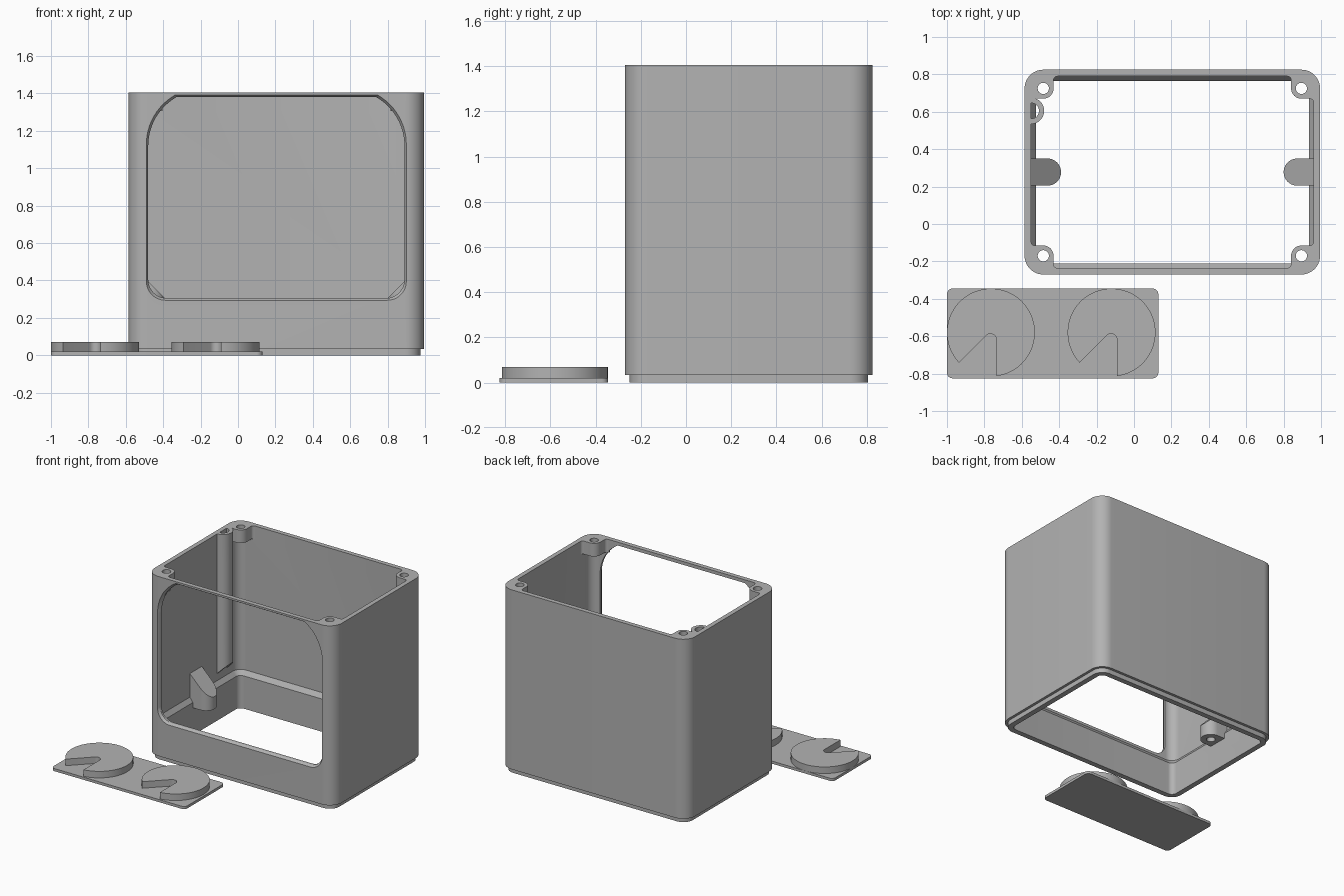
import bpy, bmesh
from math import cos, sin, radians

if "Cube" in bpy.data.objects:
    bpy.data.objects.remove(bpy.data.objects["Cube"])

grey = bpy.data.materials.new("plain_grey")
grey.use_nodes = True
colour = (0.45, 0.45, 0.45, 1)
grey.diffuse_color = colour
grey.node_tree.nodes["Principled BSDF"].inputs["Base Color"].default_value = colour


def arc(cx, cy, r, a0, a1, n=12):
    angles = [radians(a0 + (a1 - a0) * i / n) for i in range(n + 1)]
    return [(cx + r * cos(a), cy + r * sin(a)) for a in angles]


def rounded_rect(x0, x1, y0, y1, r):
    corners = [(x1 - r, y1 - r), (x0 + r, y1 - r), (x0 + r, y0 + r), (x1 - r, y0 + r)]
    return [p for i, c in enumerate(corners) for p in arc(*c, r, 90 * i, 90 * i + 90)]


def circle(cx, cy, r):
    return arc(cx, cy, r, 0, 360, 32)[:-1]


def loft(name, sections, along_y=False):
    """Join outlines of equal length; a level is a number or a function of x."""
    bm = bmesh.new()
    rings = []
    for outline, level in sections:
        ring = []
        for a, b in outline:
            h = level(a) if callable(level) else level
            ring.append(bm.verts.new((a, h, b) if along_y else (a, b, h)))
        rings.append(ring)
    for low, high in zip(rings, rings[1:]):
        for i in range(len(low)):
            bm.faces.new((low[i - 1], low[i], high[i], high[i - 1]))
    bm.faces.new(rings[0][::-1])
    bm.faces.new(rings[-1])
    bmesh.ops.recalc_face_normals(bm, faces=bm.faces)
    mesh = bpy.data.meshes.new(name)
    bm.to_mesh(mesh)
    bm.free()
    mesh.materials.append(grey)
    obj = bpy.data.objects.new(name, mesh)
    bpy.context.collection.objects.link(obj)
    return obj


def prism(name, outline, low, high):
    return loft(name, [(outline, low), (outline, high)])


def combine(target, tool, operation):
    mod = target.modifiers.new(tool.name, 'BOOLEAN')
    mod.object, mod.operation, mod.solver = tool, operation, 'EXACT'
    bpy.context.view_layer.objects.active = target
    bpy.ops.object.modifier_apply(modifier=mod.name)
    bpy.data.objects.remove(tool)


def smooth(obj):
    bpy.ops.object.select_all(action='DESELECT')
    obj.select_set(True)
    bpy.context.view_layer.objects.active = obj
    bpy.ops.object.shade_smooth_by_angle(angle=radians(30))


L, R, F, B, TOP = -0.585, 0.995, -0.27, 0.825, 1.405
MID_X, MID_Y = (L + R) / 2, (F + B) / 2


def inset(d, r):
    return rounded_rect(L + d, R - d, F + d, B - d, r)


# Housing: rounded box with a stepped foot, and a cavity with a sloped ledge
lip, outer = inset(0.02, 0.08), inset(0, 0.1)
housing = loft("housing", [(lip, 0), (lip, 0.035), (outer, 0.035), (outer, TOP)])
narrow, wide = inset(0.06, 0.04), inset(0.035, 0.065)
cavity = loft("cavity", [(narrow, -0.1), (narrow, 0.25), (wide, 0.285), (wide, 1.5)])
combine(housing, cavity, 'DIFFERENCE')

# Front window with arched upper corners and a softened outer edge
half = arc(0.79, 0.405, 0.1, -90, 0) + arc(0.59, 1.12, 0.3, 0, 60)
window = half + [(2 * MID_X - x, z) for x, z in reversed(half)]
grown = [(MID_X + (x - MID_X) * 1.015, 0.84 + (z - 0.84) * 1.02) for x, z in window]
combine(housing, loft("window", [(grown, F - 0.05), (grown, F), (window, F + 0.018),
                                 (window, F + 0.04)], True), 'DIFFERENCE')

# Screw bosses in the four top corners
side = [(-0.066, 0.08)] + arc(-0.045, 0.075, 0.02, 180, 270, 5)
boss = arc(0, 0, 0.055, 0, 90) + side[::-1] + [(-0.08, 0.08), (-0.08, 0.03),
       (-0.066, -0.066), (0.03, -0.08), (0.08, -0.08)] + [(v, u) for u, v in side]
for sx in (-1, 1):
    for sy in (-1, 1):
        cx = MID_X + sx * ((R - L) / 2 - 0.1)
        cy = MID_Y + sy * ((B - F) / 2 - 0.1)
        shape = [(cx - sx * u, cy - sy * v) for u, v in boss]
        combine(housing, prism("boss", shape, TOP - 0.1, TOP), 'UNION')
        combine(housing, prism("hole", circle(cx, cy, 0.03), 1.2, 1.5), 'DIFFERENCE')

# Cable channel on the right wall, with a sloped lower end
wall = L + 0.035
channel = [(wall - 0.015, 0.535)] + arc(wall, 0.605, 0.07, -90, 90, 20) + [(wall - 0.015, 0.675)]
combine(housing, prism("channel", channel, lambda x: 0.89 + x, TOP), 'UNION')
combine(housing, prism("bore", arc(wall, 0.605, 0.042, -90, 90, 20), 0.3, 1.5), 'DIFFERENCE')

# Sloped screw lugs on both side walls
for s in (1, -1):
    def place(points):
        return [(MID_X + s * (x - MID_X), y) for x, y in points]
    lug = [(L + 0.02, 0.205)] + arc(-0.4625, MID_Y, 0.0725, -90, 90, 20) + [(L + 0.02, 0.35)]
    slope = lambda x: 0.305 + abs(x - MID_X) - 0.595
    combine(housing, prism("lug", place(lug), 0.21, slope), 'UNION')
    combine(housing, prism("pilot", place(circle(-0.4625, MID_Y, 0.03)), 0.1, 0.29), 'DIFFERENCE')
smooth(housing)

# Separate plate carrying two notched discs
smooth(prism("cover_plate", rounded_rect(-1, 0.13, -0.825, -0.345, 0.03), 0, 0.02))
for name, cx in (("right_disc", -0.765), ("left_disc", -0.12)):
    cy = -0.58
    disc = arc(cx, cy, 0.235, 223.4, -82.7, 60) + arc(cx - 0.003, cy - 0.04, 0.033, 0, 135)
    smooth(prism(name, disc, 0.02, 0.07))
